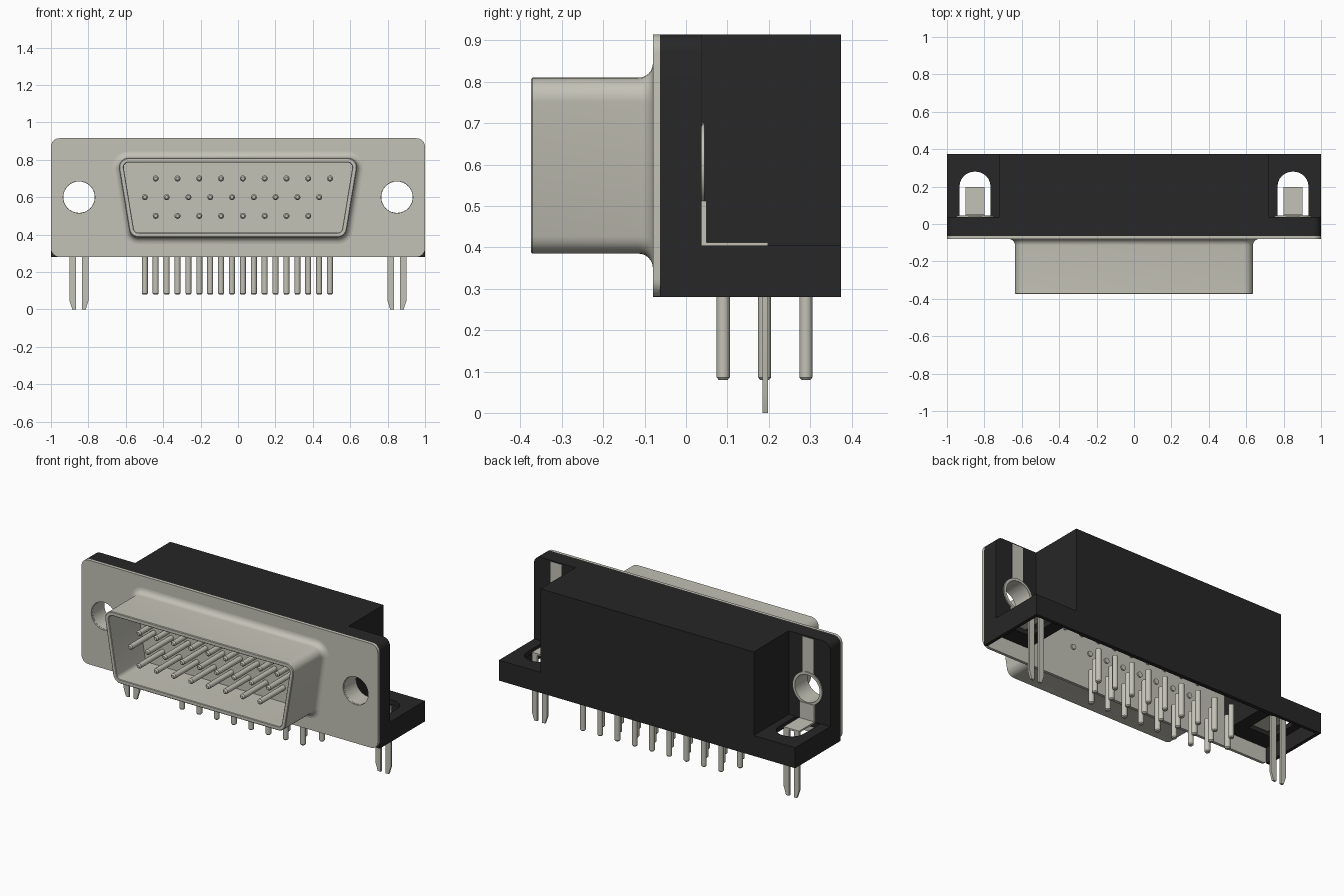
import bpy, bmesh, math

if "Cube" in bpy.data.objects:
    bpy.data.objects.remove(bpy.data.objects["Cube"], do_unlink=True)


def material(name, rgb):
    m = bpy.data.materials.new(name)
    m.use_nodes = True
    m.diffuse_color = (*rgb, 1)
    b = m.node_tree.nodes["Principled BSDF"]
    b.inputs["Base Color"].default_value = (*rgb, 1)
    b.inputs["Roughness"].default_value = 0.6
    return m


METAL = material("tinned metal", (0.55, 0.54, 0.47))
BLACK = material("black plastic", (0.02, 0.02, 0.02))


def loft(name, rings, mat, closed=False):
    """Skin a run of equal rings; cap the ends unless the run closes on itself."""
    bm = bmesh.new()
    vs = [[bm.verts.new(p) for p in r] for r in rings]
    n = len(vs[0])
    pairs = list(zip(vs, vs[1:])) + ([(vs[-1], vs[0])] if closed else [])
    for a, b in pairs:
        for i in range(n):
            j = (i + 1) % n
            bm.faces.new((a[i], a[j], b[j], b[i]))
    if not closed:
        bm.faces.new(vs[0])
        bm.faces.new(vs[-1])
    bmesh.ops.recalc_face_normals(bm, faces=bm.faces)
    me = bpy.data.meshes.new(name)
    bm.to_mesh(me)
    bm.free()
    me.materials.append(mat)
    ob = bpy.data.objects.new(name, me)
    bpy.context.collection.objects.link(ob)
    return ob


def prism_y(name, pts, y0, y1, mat):
    return loft(name, [[(x, y, z) for x, z in pts] for y in (y0, y1)], mat)


def box(name, x0, x1, y0, y1, z0, z1, mat):
    return prism_y(name, [(x0, z0), (x1, z0), (x1, z1), (x0, z1)], y0, y1, mat)


def circle(cx, cy, r, n=32):
    return [(cx + r * math.cos(2 * math.pi * i / n), cy + r * math.sin(2 * math.pi * i / n)) for i in range(n)]


def rounded(corners, radii, steps=6):
    """Round the corners of a convex counter-clockwise polygon."""
    out = []
    for i, (x, y) in enumerate(corners):
        r = radii[i]
        if r == 0:
            out.append((x, y))
            continue
        (px, py), (qx, qy) = corners[i - 1], corners[(i + 1) % len(corners)]
        a, b = math.atan2(y - py, x - px), math.atan2(qy - y, qx - x)
        turn = (b - a) % (2 * math.pi)
        t = r * math.tan(turn / 2)
        cx = x - t * math.cos(a) - r * math.sin(a)
        cy = y - t * math.sin(a) + r * math.cos(a)
        for s in range(steps + 1):
            k = a - math.pi / 2 + turn * s / steps
            out.append((cx + r * math.cos(k), cy + r * math.sin(k)))
    return out


def boolean(ob, other, op):
    mod = ob.modifiers.new(op, "BOOLEAN")
    mod.operation, mod.object, mod.solver = op, other, "EXACT"
    bpy.context.view_layer.objects.active = ob
    bpy.ops.object.modifier_apply(modifier=mod.name)
    bpy.data.objects.remove(other, do_unlink=True)


# Face plate with two mounting holes
LOW, TOP, HOLE_X, HOLE_Z = 0.28, 0.915, 0.85, 0.6
sheet = [(-1, LOW), (1, LOW), (1, TOP), (-1, TOP)]
plate = prism_y("face_plate", rounded(sheet, [0.045] * 4), -0.08, -0.063, METAL)
for s in (-1, 1):
    boolean(plate, prism_y("cutter", circle(s * HOLE_X, HOLE_Z, 0.085), -0.2, 0.1, METAL), "DIFFERENCE")


# Flared trapezoid shell with an open front
def trapezoid(d, y):
    top, bottom = 0.645 + 1.18 * d, 0.575 + 0.85 * d
    z0, z1 = 0.385 - d, 0.81 + d
    pts = rounded([(-bottom, z0), (bottom, z0), (top, z1), (-top, z1)], [0.05 + d] * 4)
    return [(x, y, z) for x, z in pts]


flare = 0.035
rings = [trapezoid(flare, -0.075)]
for i in range(7):
    a = math.pi / 2 * i / 6
    rings.append(trapezoid(flare * (1 - math.sin(a)), -0.08 - flare * (1 - math.cos(a))))
for d, y in ((0, -0.371), (-0.004, -0.375), (-0.022, -0.375), (-0.025, -0.372), (-0.025, -0.1)):
    rings.append(trapezoid(d, y))
loft("connector_shell", rings, METAL)

# Plastic housing: flange, centre block and foot, open underneath
body = prism_y("housing", rounded(sheet, [0, 0, 0.045, 0.045]), -0.063, 0.037, BLACK)
boolean(body, box("block", -0.72, 0.72, -0.05, 0.375, LOW, TOP, BLACK), "UNION")
boolean(body, box("foot", -1, 1, -0.05, 0.375, LOW, 0.405, BLACK), "UNION")
boolean(body, box("cavity", -0.69, 0.69, -0.1, 0.35, 0.2, 0.89, BLACK), "DIFFERENCE")
for s in (-1, 1):
    x0, x1 = sorted((s * 0.68, s * 0.98))
    boolean(body, box("cavity", x0, x1, -0.1, 0.355, 0.2, 0.375, BLACK), "DIFFERENCE")
    boolean(body, prism_y("cutter", circle(s * HOLE_X, HOLE_Z, 0.088), -0.1, 0.1, BLACK), "DIFFERENCE")
    x0, x1 = s * HOLE_X - 0.083, s * HOLE_X + 0.083
    slot = rounded([(x0, 0.045), (x1, 0.045), (x1, 0.28), (x0, 0.28)], [0, 0, 0.08, 0.08])
    boolean(body, loft("cutter", [[(x, y, z) for x, y in slot] for z in (0.3, 0.5)], BLACK), "DIFFERENCE")

# Eyelets, board clips and their split prongs
for side, s in (("right", -1), ("left", 1)):
    cx = s * HOLE_X
    tube = [(0.1, 0.036), (0.1, 0.045), (0.084, 0.045), (0.084, -0.07), (0.089, -0.07), (0.089, 0.036)]
    loft(side + "_eyelet", [[(x, y, z) for x, z in circle(cx, HOLE_Z, r)] for r, y in tube], METAL, True)
    box(side + "_clip_upper_strip", cx - 0.037, cx + 0.037, 0.03, 0.039, 0.69, 0.908, METAL)
    box(side + "_clip_lower_strip", cx - 0.05, cx + 0.05, 0.035, 0.05, 0.402, 0.512, METAL)
    box(side + "_clip_shelf", cx - 0.052, cx + 0.052, 0.04, 0.198, 0.402, 0.412, METAL)
    for half, t in (("inner", -s), ("outer", s)):
        leg = [(0.016, 0.41), (0.016, 0), (0.036, 0), (0.052, 0.05), (0.052, 0.41)]
        prism_y(f"{side}_{half}_prong", [(cx + t * u, z) for u, z in leg], 0.185, 0.198, METAL)

# Three staggered rows of contact pins and their solder tails
PITCH, R = 0.1165, 0.016
rows = ((0.7, -0.44, 9, 0.29), (0.6, -0.498, 9, 0.19), (0.5, -0.44, 8, 0.09))
for row, (z, start, count, tail_y) in enumerate(rows, 1):
    for i in range(count):
        x = start + i * PITCH
        front = [(0.009, -0.335), (R, -0.326), (R, -0.055)]
        loft(f"contact_pin_{row}_{i + 1}", [[(u, y, v) for u, v in circle(x, z, r, 16)] for r, y in front], METAL)
        tail = [(0.011, 0.08), (R, 0.086), (R, LOW + 0.005)]
        loft(f"solder_tail_{row}_{i + 1}", [[(u, v, h) for u, v in circle(x, tail_y, r, 16)] for r, h in tail], METAL)

# Smooth the round parts while keeping edges crisp
bpy.ops.object.select_all(action="DESELECT")
for ob in bpy.context.collection.objects:
    if ob.type == "MESH":
        ob.select_set(True)
        bpy.context.view_layer.objects.active = ob
bpy.ops.object.shade_smooth_by_angle(angle=math.radians(30))
